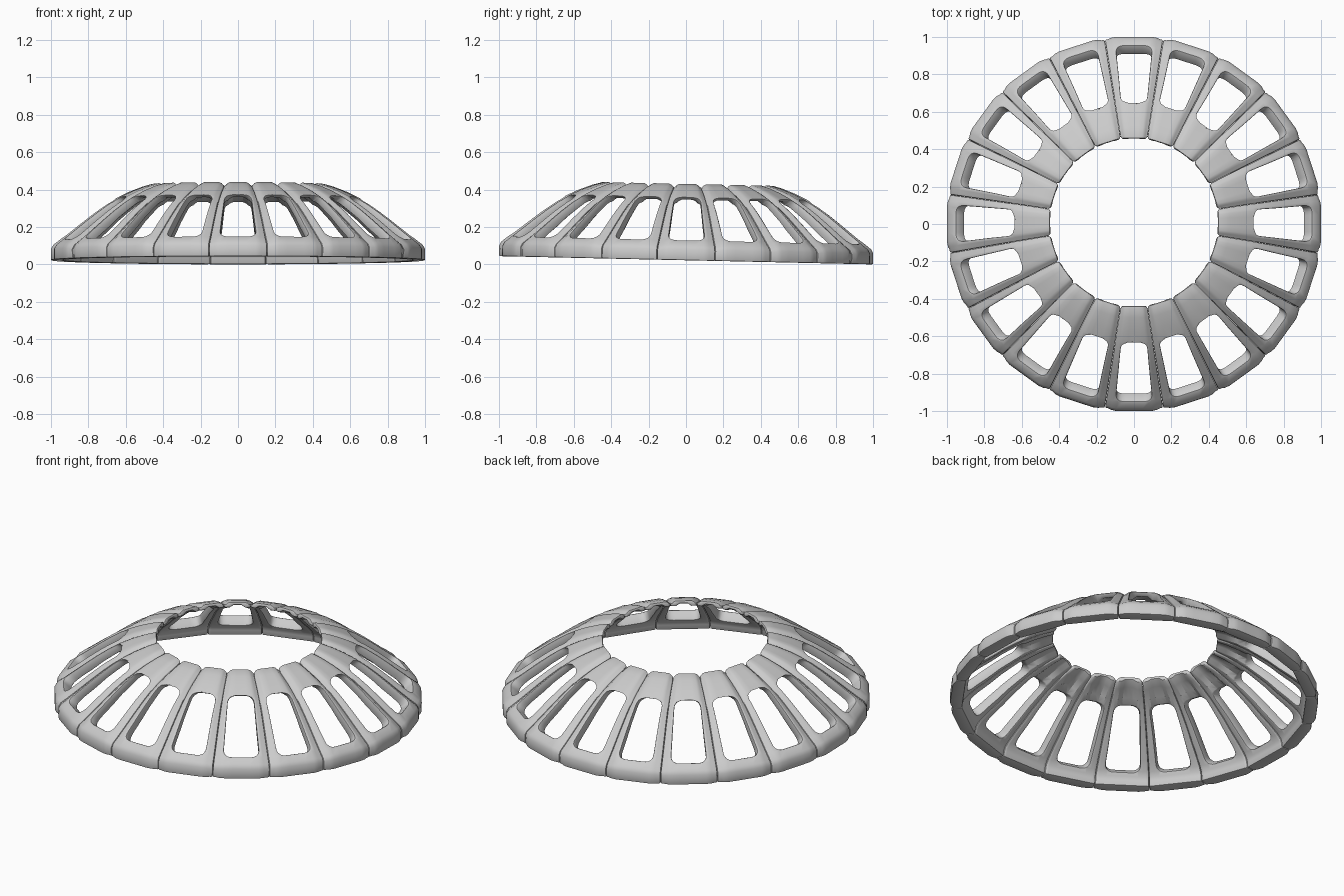
import bpy, bmesh, math
from mathutils import Matrix, Vector

if "Cube" in bpy.data.objects:
    bpy.data.objects.remove(bpy.data.objects["Cube"])

COUNT = 20
TAN = math.tan(math.pi / COUNT)
TILT = -0.022

# Panel profile (radius, height): outside and inside, from rim to crown
OUTER = [(1.0, 0), (1.0, .058), (.988, .08), (.95, .11), (.885, .162), (.82, .214),
         (.76, .26), (.70, .302), (.64, .337), (.58, .366), (.51, .393), (.45, .41)]
INNER = [(.93, 0), (.926, .03), (.92, .05), (.90, .075), (.85, .119), (.787, .168),
         (.73, .217), (.673, .258), (.617, .297), (.561, .329), (.497, .359), (.445, .379)]
COLS = [-.994, -.88, -.78, -.6, -.3, 0, .3, .6, .78, .88, .994]


def drop(t):
    # outer surface steps down towards the seams
    t = abs(t)
    return 0 if t < .7 else .006 if t < .8 else .014 if t < .9 else .018


def new_object(name, bm):
    bmesh.ops.recalc_face_normals(bm, faces=bm.faces)
    mesh = bpy.data.meshes.new(name)
    bm.to_mesh(mesh)
    bm.free()
    ob = bpy.data.objects.new(name, mesh)
    bpy.context.collection.objects.link(ob)
    return ob


def make_panel():
    # closed loop of profile points per column, lofted across the columns
    bm = bmesh.new()
    loops = []
    for t in COLS:
        out, inn = [], []
        for i, (o, n) in enumerate(zip(OUTER, INNER)):
            o, n = Vector(o), Vector(n)
            d = (o - n).normalized()
            if i >= 8 and abs(t) < .5:
                n = n.lerp(o, .45)          # thinner crown between the ribs
            o = o - d * drop(t)
            if i == len(OUTER) - 1 and abs(t) > .9:
                o.x += .012                 # notched inner corners
                n.x += .012
            out.append(o)
            inn.append(n)
        loops.append([bm.verts.new((t * TAN * p.x, p.x, p.y)) for p in out + inn[::-1]])
    n = len(loops[0])
    for a, b in zip(loops, loops[1:]):
        for i in range(n):
            j = (i + 1) % n
            bm.faces.new((a[i], a[j], b[j], b[i]))
    half = n // 2
    for lp in (loops[0], loops[-1]):
        for i in range(half - 1):
            bm.faces.new((lp[i], lp[i + 1], lp[n - 2 - i], lp[n - 1 - i]))
    return new_object("panel_base", bm)


def rounded_quad(corners, radius, steps=6):
    # quadratic rounding of a planar quad
    pts = []
    for i, c in enumerate(corners):
        p, q = corners[i - 1], corners[(i + 1) % 4]
        a = c + (p - c).normalized() * radius
        b = c + (q - c).normalized() * radius
        for k in range(steps + 1):
            u = k / steps
            pts.append(a * (1 - u) ** 2 + c * 2 * u * (1 - u) + b * u * u)
    return pts


def make_window_cutter():
    bm = bmesh.new()
    low, high = Vector((.952, .108)), Vector((.64, .337))
    low_dir, high_dir = Vector((.75, .66)), Vector((.85, .45))
    loops = []
    for depth in (.09, -.14):
        a, b = low + low_dir * depth, high + high_dir * depth
        wa, wb = .098, .068
        quad = [Vector((-wa, a.x, a.y)), Vector((wa, a.x, a.y)),
                Vector((wb, b.x, b.y)), Vector((-wb, b.x, b.y))]
        loops.append([bm.verts.new(p) for p in rounded_quad(quad, .05)])
    n = len(loops[0])
    for i in range(n):
        j = (i + 1) % n
        bm.faces.new((loops[0][i], loops[0][j], loops[1][j], loops[1][i]))
    bm.faces.new(loops[0])
    bm.faces.new(loops[1][::-1])
    ob = new_object("window_cutter", bm)
    ob.hide_render = True
    return ob


# One panel with its window cut out and edges softened
base, cutter = make_panel(), make_window_cutter()
cut = base.modifiers.new("window", 'BOOLEAN')
cut.operation, cut.object, cut.solver = 'DIFFERENCE', cutter, 'EXACT'
bev = base.modifiers.new("soft_edges", 'BEVEL')
bev.width, bev.segments = .006, 2
bev.limit_method, bev.angle_limit = 'ANGLE', math.radians(42)
bev.use_clamp_overlap = False
dg = bpy.context.evaluated_depsgraph_get()
mesh = bpy.data.meshes.new_from_object(base.evaluated_get(dg))
mesh.name = "window_panel"
for ob in (base, cutter):
    bpy.data.objects.remove(ob)

# Ring of panels, slightly tilted forward
tilt = Matrix.Translation((0, 0, -TILT)) @ Matrix.Rotation(TILT, 4, 'X')
first = None
for i in range(COUNT):
    ob = bpy.data.objects.new(f"window_panel_{i + 1:02d}", mesh)
    bpy.context.collection.objects.link(ob)
    ob.matrix_world = tilt @ Matrix.Rotation(i * math.tau / COUNT, 4, 'Z')
    first = first or ob
bpy.context.view_layer.objects.active = first
first.select_set(True)
bpy.ops.object.shade_smooth_by_angle(angle=math.radians(35))
